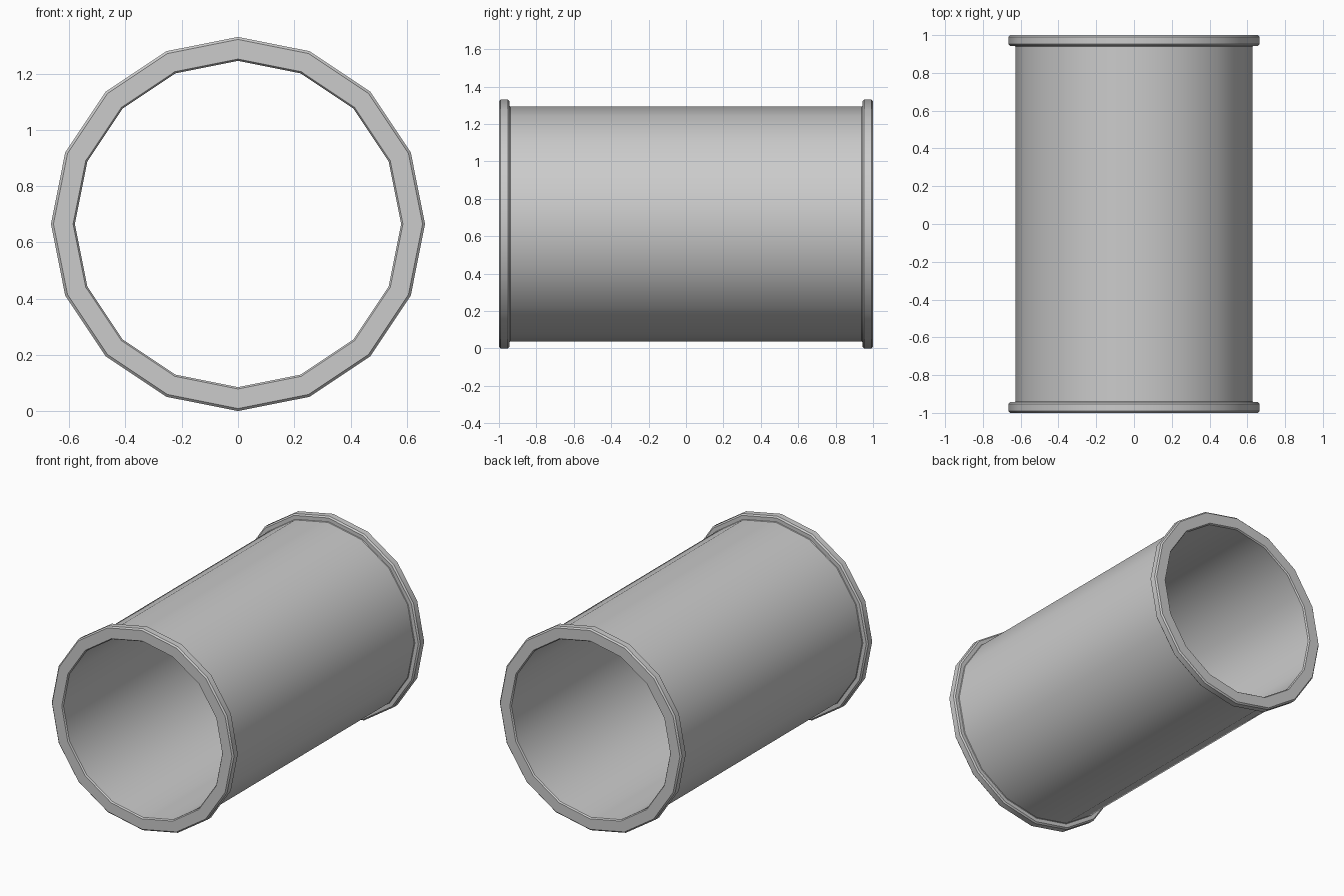
import bpy, bmesh, math

if "Cube" in bpy.data.objects:
    bpy.data.objects.remove(bpy.data.objects["Cube"])

SIDES = 16
CENTRE_Z = 0.665
R_IN, R_BODY, R_RIM = 0.58, 0.628, 0.665
RIM_Y, BEV = 0.943, 0.009

# Half cross-section (radius, y): bore edge, end face, flange, junction with tube
half = [
    (R_IN, 1 - BEV), (R_IN + BEV * 0.7, 1.0),
    (R_RIM - BEV, 1.0), (R_RIM, 1 - BEV),
    (R_RIM, RIM_Y + BEV), (R_RIM - BEV, RIM_Y),
    (R_BODY + 0.003, RIM_Y), (R_BODY, RIM_Y - 0.004),
]
# Mirrored to a closed loop so both ends match
profile = half + [(r, -y) for r, y in reversed(half)]

# Pipe with flanged ends, lathed around the y axis
bm = bmesh.new()
rings = []
for i in range(SIDES):
    a = 2 * math.pi * i / SIDES
    rings.append([bm.verts.new((r * math.cos(a), y, CENTRE_Z + r * math.sin(a)))
                  for r, y in profile])
n = len(profile)
for i in range(SIDES):
    a, b = rings[i], rings[(i + 1) % SIDES]
    for j in range(n):
        k = (j + 1) % n
        bm.faces.new((a[j], a[k], b[k], b[j]))
bmesh.ops.recalc_face_normals(bm, faces=bm.faces)
mesh = bpy.data.meshes.new("flanged_pipe")
bm.to_mesh(mesh)
bm.free()
pipe = bpy.data.objects.new("flanged_pipe", mesh)
bpy.context.collection.objects.link(pipe)

# Smooth walls, crisp flange edges
bpy.context.view_layer.objects.active = pipe
pipe.select_set(True)
bpy.ops.object.shade_smooth_by_angle(angle=math.radians(30))
